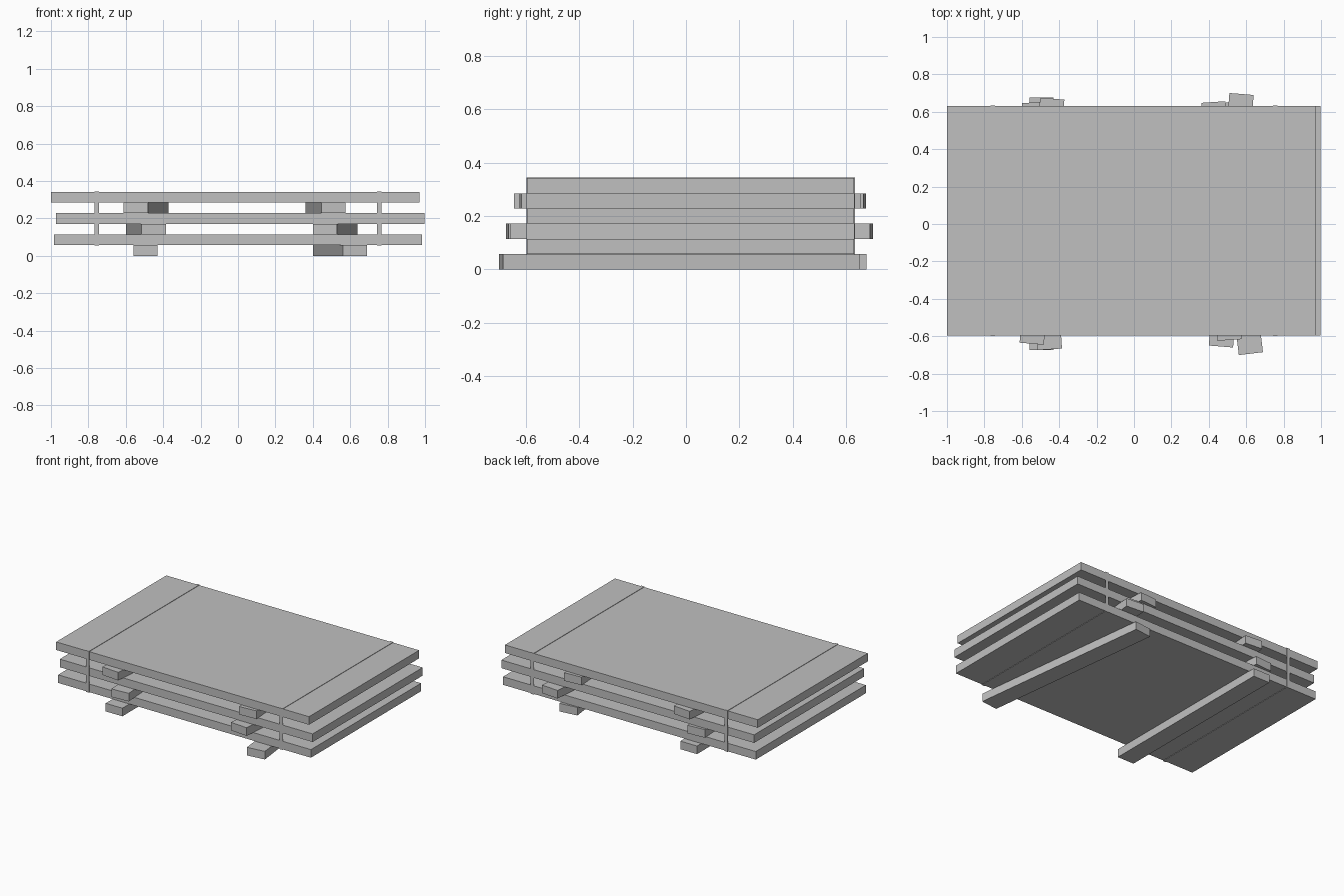
import bpy
import math

cube = bpy.data.objects.get("Cube")
if cube:
    bpy.data.objects.remove(cube, do_unlink=True)

GREY = (0.53, 0.53, 0.53, 1)
mat = bpy.data.materials.new("plain grey")
mat.use_nodes = True
mat.diffuse_color = GREY
mat.node_tree.nodes["Principled BSDF"].inputs["Base Color"].default_value = GREY

LAYER = 0.057            # thickness of every board and batten
FRONT, BACK = -0.595, 0.63


def box(name, center, size, turn=0):
    bpy.ops.mesh.primitive_cube_add(size=1, location=center, rotation=(0, 0, turn))
    ob = bpy.context.object
    ob.name = name
    ob.scale = size
    ob.data.materials.append(mat)
    return ob


# Stacked boards, each shifted a little sideways
mid_y = (FRONT + BACK) / 2
for level, (name, x) in enumerate((("bottom", 0), ("middle", 0.013), ("top", -0.015))):
    z = LAYER * (2 * level + 1.5)
    box(name + "_board", (x, mid_y, z), (1.97, BACK - FRONT, LAYER))

# Loose battens under each board: front end x, y and back end x, y
battens = {
    "bottom_left_batten": (0, 0.625, -0.693, 0.465, 0.645),
    "bottom_right_batten": (0, -0.495, -0.673, -0.495, 0.677),
    "middle_left_batten": (1, 0.465, -0.655, 0.575, 0.695),
    "middle_right_batten": (1, -0.45, -0.67, -0.535, 0.65),
    "top_left_batten": (2, 0.51, -0.62, 0.425, 0.652),
    "top_right_batten": (2, -0.547, -0.64, -0.437, 0.67),
}
for name, (level, x0, y0, x1, y1) in battens.items():
    center = ((x0 + x1) / 2, (y0 + y1) / 2, LAYER * (2 * level + 0.5))
    size = (0.13, math.hypot(x1 - x0, y1 - y0), LAYER)
    box(name, center, size, -math.atan2(x1 - x0, y1 - y0))

# Thin straps looped around the whole stack
T = 0.003
low, high = LAYER, LAYER * 6
for side, x in (("left", 0.755), ("right", -0.755)):
    for part, z in (("top", high + T / 2), ("bottom", low - T / 2)):
        box(f"{side}_strap_{part}", (x, mid_y, z), (0.025, BACK - FRONT + 2 * T, T))
    for part, y in (("front", FRONT - T / 2), ("back", BACK + T / 2)):
        box(f"{side}_strap_{part}", (x, y, (low + high) / 2), (0.025, T, high - low))
